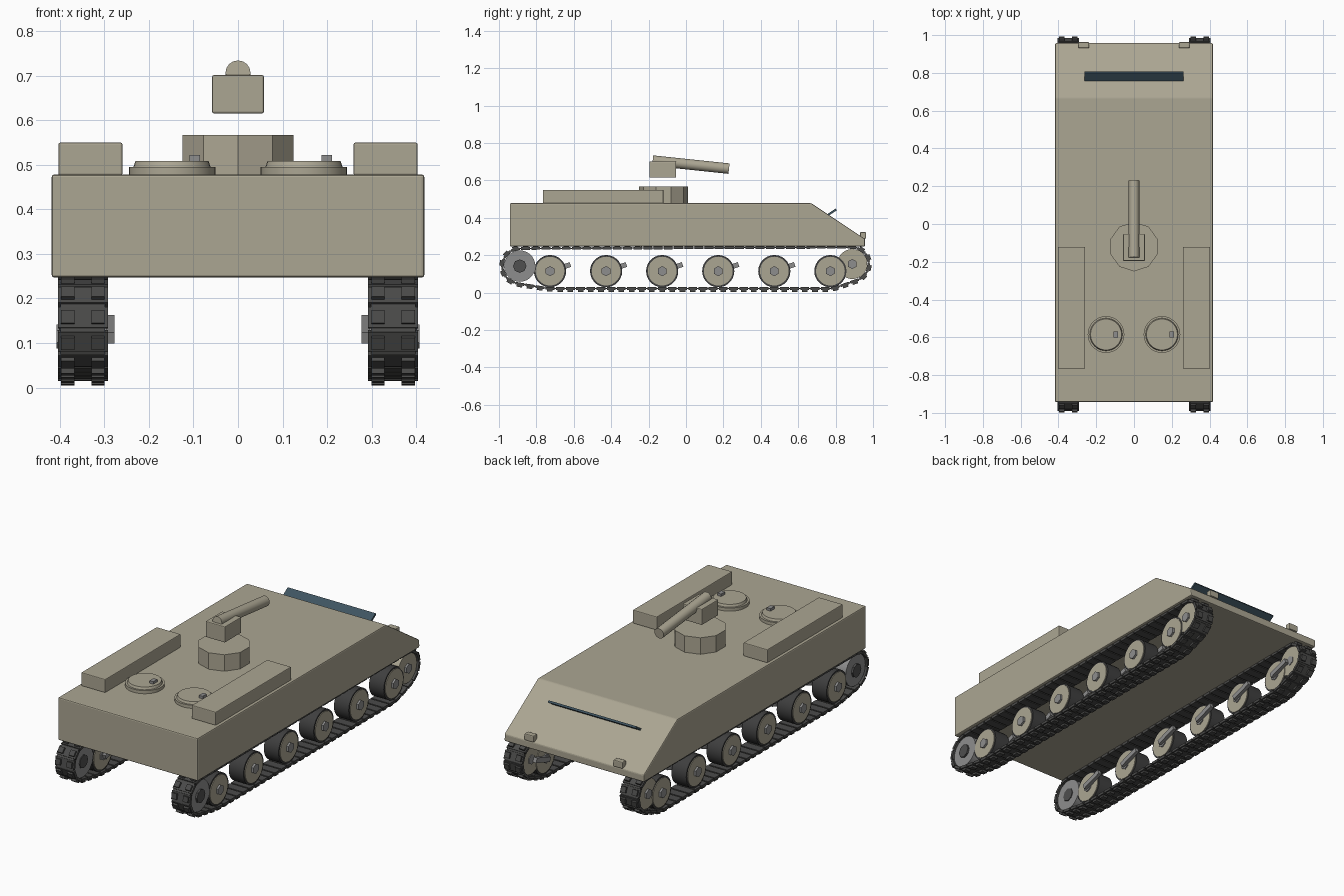
import bpy, bmesh
from math import sin, cos, pi, atan2, hypot
from mathutils import Matrix, Vector, geometry

if "Cube" in bpy.data.objects:
    bpy.data.objects.remove(bpy.data.objects["Cube"])


def material(name, r, g, b):
    m = bpy.data.materials.new(name)
    m.diffuse_color = (r, g, b, 1)
    m.use_nodes = True
    m.node_tree.nodes["Principled BSDF"].inputs["Base Color"].default_value = m.diffuse_color
    return m


TAN = material("tan_paint", 0.41, 0.38, 0.29)
RUBBER = material("rubber", 0.05, 0.05, 0.05)
TRACK = material("track_steel", 0.07, 0.07, 0.068)
STEEL = material("grey_steel", 0.27, 0.27, 0.27)
DARK = material("dark_hub", 0.08, 0.08, 0.08)
BLUE = material("vane_blue", 0.05, 0.09, 0.12)


def finish(name, bm, mat, bevel=0, smooth=False):
    bmesh.ops.recalc_face_normals(bm, faces=bm.faces)
    me = bpy.data.meshes.new(name)
    bm.to_mesh(me)
    bm.free()
    ob = bpy.data.objects.new(name, me)
    bpy.context.collection.objects.link(ob)
    me.materials.append(mat)
    if bevel:
        b = ob.modifiers.new("bevel", 'BEVEL')
        b.width, b.segments, b.limit_method = bevel, 2, 'ANGLE'
    if smooth:
        bpy.ops.object.select_all(action='DESELECT')
        ob.select_set(True)
        bpy.context.view_layer.objects.active = ob
        bpy.ops.object.shade_smooth_by_angle()
    return ob


def add_box(bm, loc, size, rot=Matrix()):
    bmesh.ops.create_cube(bm, size=1, matrix=Matrix.Translation(loc) @ rot @ Matrix.Diagonal((*size, 1)))


def box(name, loc, size, mat=TAN, bevel=0, tilt=0):
    bm = bmesh.new()
    add_box(bm, loc, size, Matrix.Rotation(tilt, 4, 'X'))
    return finish(name, bm, mat, bevel)


def rod(name, a, b, r, mat=TAN, sides=24, spin=0, smooth=True, r2=None):
    a, b = Vector(a), Vector(b)
    d = b - a
    bm = bmesh.new()
    m = Matrix.Translation((a + b) / 2) @ d.to_track_quat('Z', 'Y').to_matrix().to_4x4() @ Matrix.Rotation(spin, 4, 'Z')
    bmesh.ops.create_cone(bm, cap_ends=True, segments=sides, radius1=r, radius2=r if r2 is None else r2,
                          depth=d.length, matrix=m)
    return finish(name, bm, mat, smooth=smooth)


# hull extruded from its side profile
bm = bmesh.new()
profile = [(-0.942, 0.247), (0.957, 0.247), (0.957, 0.287), (0.67, 0.478), (-0.942, 0.478)]
face = bm.faces.new([bm.verts.new((-0.418, y, z)) for y, z in profile])
ext = bmesh.ops.extrude_face_region(bm, geom=[face])
bmesh.ops.translate(bm, vec=(0.836, 0, 0), verts=[v for v in ext['geom'] if isinstance(v, bmesh.types.BMVert)])
finish("hull", bm, TAN, 0.006)

# gun mount: ten sided pedestal, receiver and barrel
bm = bmesh.new()
ring = [(0.131 * sin(i * pi / 5), -0.12 + 0.131 * cos(i * pi / 5)) for i in range(10)]
lo = [bm.verts.new((x, y, 0.474)) for x, y in ring]
hi = [bm.verts.new((x, y, 0.567)) for x, y in ring]
bm.faces.new(lo)
bm.faces.new(hi)
for i in range(10):
    j = (i + 1) % 10
    bm.faces.new((lo[i], lo[j], hi[j], hi[i]))
finish("gun_pedestal", bm, TAN)
box("gun_receiver", (0, -0.124, 0.658), (0.116, 0.142, 0.086), bevel=0.004)
rod("gun_barrel", (0, -0.178, 0.706), (0, 0.23, 0.663), 0.028, sides=16)

# trim vane on the nose slope
box("trim_vane", (0, 0.781, 0.43), (0.526, 0.054, 0.011), BLUE, tilt=0.59)

# track centre line: the hull around all wheel circles
SPROCKET, IDLER = (-0.889, 0.142), (0.889, 0.153)
WHEELS = [(-0.727 + 0.2998 * i, 0.115) for i in range(6)]
pts = []
for (y, z), r in [(SPROCKET, 0.094), (IDLER, 0.0935 - 0.004)] + [(w, 0.093) for w in WHEELS]:
    pts += [Vector((y + r * cos(t * pi / 24), z + r * sin(t * pi / 24))) for t in range(48)]
path = [pts[i] for i in geometry.convex_hull_2d(pts)]
segs = list(zip(path, path[1:] + path[:1]))
total = sum((b - a).length for a, b in segs)
LINKS = 76


def along(s):
    s %= total
    for a, b in segs:
        l = (b - a).length
        if s <= l:
            return a.lerp(b, s / l)
        s -= l
    return path[0]


centre = Vector((0, 0.14))
for side, s in (("left", -1), ("right", 1)):
    # track links with two outer pads each, and hinge pins
    bm = bmesh.new()
    step = total / LINKS
    for i in range(LINKS):
        p, q = along(i * step - step * 0.44), along(i * step + step * 0.44)
        mid, d = (p + q) / 2, (q - p).normalized()
        n = Vector((d.y, -d.x))
        if n.dot(mid - centre) < 0:
            n = -n
        rot = Matrix.Rotation(atan2(d.y, d.x), 4, 'X')
        add_box(bm, (s * 0.348, mid.x, mid.y), (0.112, step * 0.86, 0.014), rot)
        o = mid + n * 0.011
        for dx in (-0.034, 0.034):
            add_box(bm, (s * 0.348 + dx, o.x, o.y), (0.03, 0.03, 0.013), rot)
        h = along((i + 0.5) * step)
        add_box(bm, (s * 0.348, h.x, h.y), (0.1, 0.016, 0.006), rot)
    finish(side + "_track", bm, TRACK)

    # road wheels with tyre, discs, hub and swing arm
    for k, (y, z) in enumerate(WHEELS):
        tag = f"{side}_{k + 1}"
        rod("tyre_" + tag, (s * 0.304, y, z), (s * 0.392, y, z), 0.086, RUBBER, 28)
        rod("road_wheel_" + tag, (s * 0.300, y, z), (s * 0.396, y, z), 0.077, TAN, 28)
        rod("wheel_hub_" + tag, (s * 0.294, y, z), (s * 0.407, y, z), 0.027, STEEL, 6, smooth=False)
        box("swing_arm_" + tag, (s * 0.287, y + 0.05, z + 0.016), (0.02, 0.124, 0.026), STEEL, tilt=0.32)

    # drive sprocket and idler at the ends
    y, z = SPROCKET
    rod("sprocket_" + side, (s * 0.304, y, z), (s * 0.392, y, z), 0.084, STEEL, 28)
    rod("sprocket_hub_" + side, (s * 0.300, y, z), (s * 0.402, y, z), 0.036, DARK, 8, smooth=False)
    y, z = IDLER
    rod("idler_" + side, (s * 0.304, y, z), (s * 0.392, y, z), 0.08, TAN, 28)
    rod("idler_hub_" + side, (s * 0.300, y, z), (s * 0.402, y, z), 0.027, STEEL, 6, smooth=False)

    # roof stowage box, headlight and hatch
    box("stowage_box_" + side, (s * 0.331, -0.443, 0.513), (0.144, 0.645, 0.073), bevel=0.004)
    box("headlight_" + side, (s * 0.266, 0.947, 0.306), (0.056, 0.032, 0.036), bevel=0.005)
    hx, hy = s * 0.148, -0.585
    rod("hatch_ring_" + side, (hx, hy, 0.475), (hx, hy, 0.495), 0.097, TAN, 32)
    rod("hatch_lid_" + side, (hx, hy, 0.494), (hx, hy, 0.508), 0.087, TAN, 32, r2=0.082)
    box("hatch_handle_" + side, (hx + 0.051, hy, 0.513), (0.023, 0.034, 0.017), STEEL)
